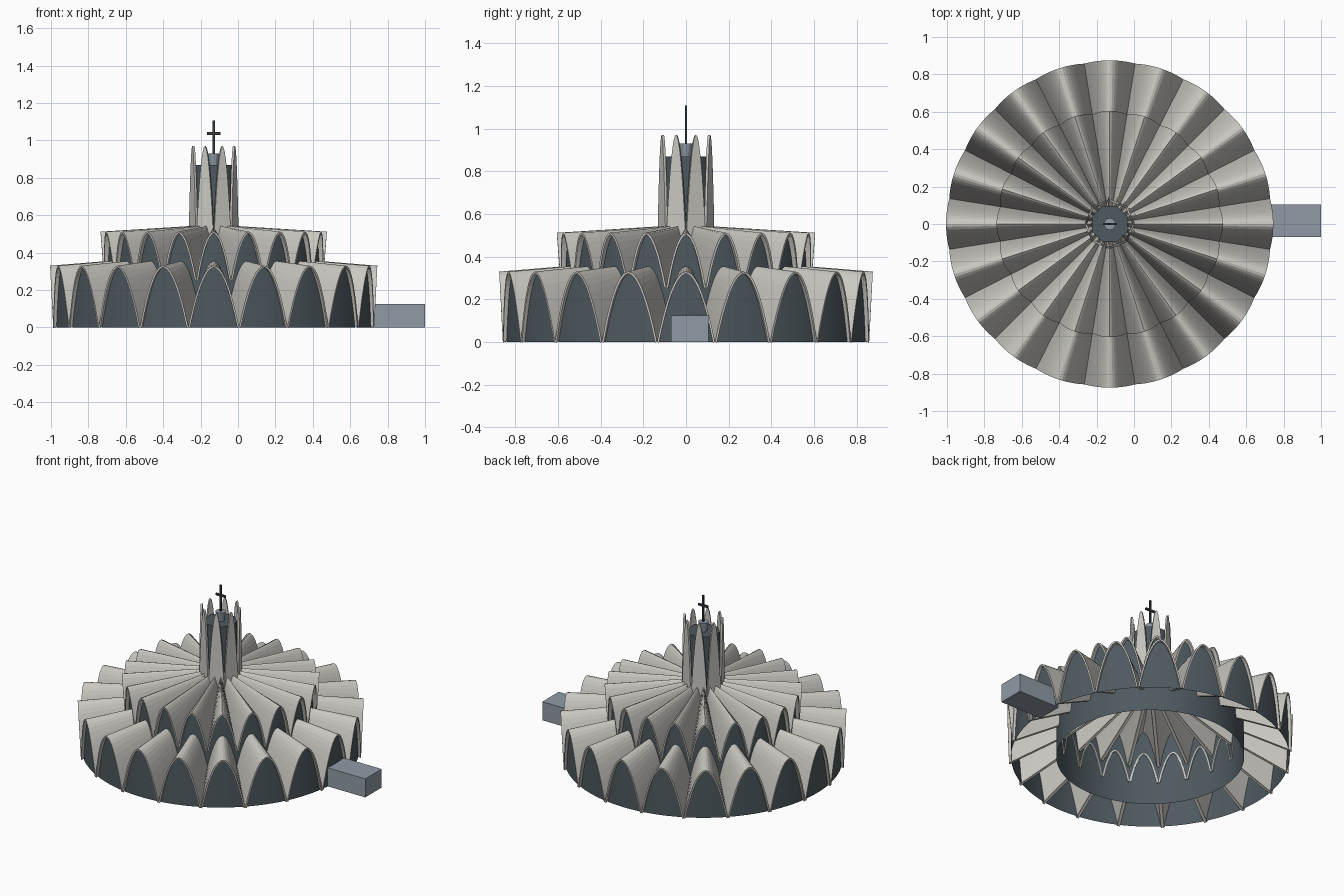
import bpy, bmesh, math
from mathutils import Matrix, Vector

if "Cube" in bpy.data.objects:
    bpy.data.objects.remove(bpy.data.objects["Cube"])

CENTRE = Vector((-0.13, 0, 0))
BAYS = 20
HALF = math.pi / BAYS


def material(name, colour):
    m = bpy.data.materials.new(name)
    m.use_nodes = True
    m.diffuse_color = (*colour, 1)
    m.node_tree.nodes["Principled BSDF"].inputs["Base Color"].default_value = (*colour, 1)
    return m


concrete = material("pale concrete", (0.60, 0.58, 0.54))
slate = material("dark slate glass", (0.075, 0.10, 0.115))
steel = material("blue grey", (0.28, 0.33, 0.38))
iron = material("dark iron", (0.03, 0.04, 0.05))


def finish(name, bm, mat, thickness=0):
    mesh = bpy.data.meshes.new(name)
    bm.to_mesh(mesh)
    bm.free()
    mesh.materials.append(mat)
    ob = bpy.data.objects.new(name, mesh)
    bpy.context.collection.objects.link(ob)
    ob.location = CENTRE
    if thickness:
        mod = ob.modifiers.new("thickness", "SOLIDIFY")
        mod.thickness = thickness
        mod.offset = -1
    return ob


def polar(r, a, z):
    return Vector((r * math.cos(a), r * math.sin(a), z))


def lerp(a, b, f):
    return a + (b - a) * f


def arch(t):
    return 1 - t * t


def gable(t):
    return 1 - abs(t)


def steps(n):
    return [2 * i / n - 1 for i in range(n + 1)]


def strip(bm, first, second):
    a = [bm.verts.new(p) for p in first]
    b = [bm.verts.new(p) for p in second]
    for i in range(len(a) - 1):
        bm.faces.new((a[i], a[i + 1], b[i + 1], b[i]))


def vault_ring(name, outer, inner, inner_shape, segments):
    """Ring of ruled vaults; each end is (foot radius, crown radius, foot z, crown z)."""
    bm = bmesh.new()

    def profile(end, shape, mid):
        r0, r1, z0, z1 = end
        return [polar(lerp(r0, r1, shape(t)), mid + t * HALF, lerp(z0, z1, shape(t)))
                for t in steps(segments)]

    for k in range(BAYS):
        mid = 2 * HALF * k
        strip(bm, profile(outer, arch, mid), profile(inner, inner_shape, mid))
    return finish(name, bm, concrete, 0.01)


def glass_ring(name, r, foot, crown, width, segments):
    """Ring of arch-topped panes standing on the ground."""
    bm = bmesh.new()
    for k in range(BAYS):
        mid = 2 * HALF * k
        angles = [mid + t * HALF * width for t in steps(segments)]
        tops = [max(0.003, lerp(foot, crown, arch(t))) for t in steps(segments)]
        strip(bm, [polar(r, a, 0) for a in angles],
              [polar(r, a, z) for a, z in zip(angles, tops)])
    return finish(name, bm, slate)


def box(name, low, high, mat):
    bm = bmesh.new()
    size = [h - l for l, h in zip(low, high)]
    mid = [(h + l) / 2 for l, h in zip(low, high)]
    bmesh.ops.create_cube(bm, size=1, matrix=Matrix.Translation(mid) @ Matrix.Diagonal((*size, 1)))
    return finish(name, bm, mat)


def prism(name, sides, r_low, r_high, z_low, z_high, mat, turn=0):
    bm = bmesh.new()
    place = Matrix.Translation((0, 0, (z_low + z_high) / 2)) @ Matrix.Rotation(turn, 4, "Z")
    bmesh.ops.create_cone(bm, cap_ends=True, segments=sides, radius1=r_low, radius2=r_high,
                          depth=z_high - z_low, matrix=place)
    return finish(name, bm, mat)


# Lower tier: vaults and recessed glass
vault_ring("lower_vaults", (0.868, 0.875, 0, 0.33), (0.57, 0.57, 0.15, 0.355), arch, 18)
glass_ring("lower_glass", 0.852, 0, 0.322, 0.94, 18)

# Upper tier: folded roof, with the drum wall rising into its arches
vault_ring("upper_vaults", (0.592, 0.605, 0.255, 0.512), (0.08, 0.08, 0.49, 0.545), gable, 14)
glass_ring("drum_wall", 0.575, 0.25, 0.503, 1, 14)

# Tower core and its ring of tall pointed fins
EIGHTH = math.pi / 4
prism("tower_core", 8, 0.103, 0.103, 0.48, 0.868, slate, EIGHTH / 2)
bm = bmesh.new()
for k in range(8):
    turn = Matrix.Rotation(EIGHTH * (k + 0.5), 3, "Z")
    ts = steps(16)
    strip(bm, [turn @ Vector((0.124, 0.05 * t, 0.47)) for t in ts],
          [turn @ Vector((0.124, 0.05 * t, 0.475 + 0.495 * arch(t))) for t in ts])
finish("tower_fins", bm, concrete, 0.012)

# Flared pedestal and cross
prism("cross_pedestal", 12, 0.022, 0.032, 0.865, 0.93, steel)
box("cross_post", (-0.006, -0.005, 0.92), (0.006, 0.005, 1.107), iron)
box("cross_arm", (-0.036, -0.005, 1.03), (0.036, 0.005, 1.044), iron)

# Entrance block on the left side
box("entrance_block", (0.82, -0.07, 0), (1.13, 0.105, 0.125), steel)
